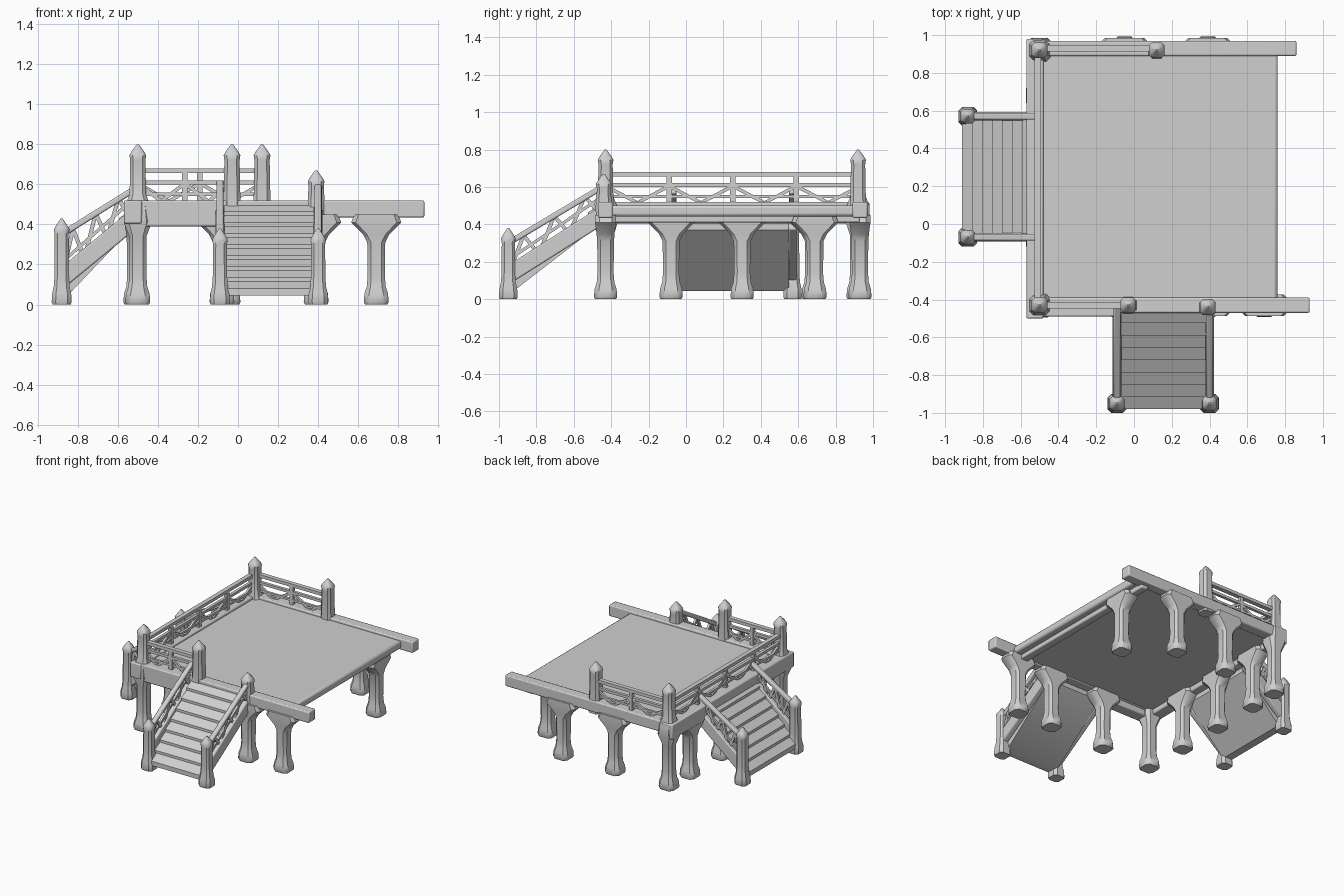
import bpy, bmesh, math
from mathutils import Vector

cube = bpy.data.objects.get("Cube")
if cube:
    bpy.data.objects.remove(cube, do_unlink=True)

grey = bpy.data.materials.new("weathered grey")
grey.use_nodes = True
tone = (0.63, 0.63, 0.63, 1)
grey.diffuse_color = tone
grey.node_tree.nodes["Principled BSDF"].inputs["Base Color"].default_value = tone


def finish(name, bm, bevel=0.0):
    bmesh.ops.recalc_face_normals(bm, faces=bm.faces)
    mesh = bpy.data.meshes.new(name)
    bm.to_mesh(mesh)
    bm.free()
    obj = bpy.data.objects.new(name, mesh)
    bpy.context.scene.collection.objects.link(obj)
    mesh.materials.append(grey)
    if bevel:
        mod = obj.modifiers.new("soft edges", "BEVEL")
        mod.width = bevel
        mod.segments = 2
    bpy.ops.object.select_all(action="DESELECT")
    bpy.context.view_layer.objects.active = obj
    obj.select_set(True)
    bpy.ops.object.shade_smooth_by_angle(angle=math.radians(40))
    return obj


def skin(bm, rings):
    """Join equal rings of points into a closed solid."""
    loops = [[bm.verts.new(p) for p in ring] for ring in rings]
    n = len(loops[0])
    for a, b in zip(loops, loops[1:]):
        for i in range(n):
            j = (i + 1) % n
            bm.faces.new((a[i], a[j], b[j], b[i]))
    bm.faces.new(loops[0][::-1])
    bm.faces.new(loops[-1])


def loft(name, x, y, sections):
    """Stack chamfered rectangles given as (z, half x, half y)."""
    bm = bmesh.new()
    rings = []
    for z, hx, hy in sections:
        c = min(hx, hy) * 0.4
        quarter = [(hx, hy - c), (hx - c, hy)]
        right = [(u, -v) for u, v in quarter[::-1]] + quarter
        left = [(-u, -v) for u, v in right]
        rings.append([(x + u, y + v, z) for u, v in right + left])
    skin(bm, rings)
    return finish(name, bm)


def add_bar(bm, p, q, width, height):
    p, q = Vector(p), Vector(q)
    d = (q - p).normalized()
    side = d.cross(Vector((0, 0, 1)))
    if side.length < 0.01:
        side = Vector((1, 0, 0))
    side.normalize()
    up = side.cross(d)
    corners = [side * a * width / 2 + up * b * height / 2
               for a, b in ((-1, -1), (1, -1), (1, 1), (-1, 1))]
    skin(bm, [[p + c for c in corners], [q + c for c in corners]])


def bar(name, p, q, width, height, bevel=0.008):
    bm = bmesh.new()
    add_bar(bm, p, q, width, height)
    return finish(name, bm, bevel)


def foot(base=0.062, shaft=0.043):
    return [(0, base * 0.9, base * 0.9), (0.012, base, base), (0.055, base * 0.95, base * 0.95),
            (0.09, shaft * 1.1, shaft * 1.1), (0.14, shaft, shaft)]


def finial(top, r=0.038):
    return [(top - 0.08, r, r), (top - 0.055, r * 1.1, r * 1.1),
            (top - 0.035, r * 0.8, r * 0.8), (top, 0.005, 0.005)]


def leg(name, x, y, along_x):
    """Footed leg with a bracket flaring along its beam."""
    flare = [(0.31, 0.045, 0.045), (0.35, 0.065, 0.048),
             (0.41, 0.125, 0.056), (0.45, 0.11, 0.056)]
    if not along_x:
        flare = [(z, b, a) for z, a, b in flare]
    loft(name, x, y, foot() + flare)


FRONT, BACK, LEFT = -0.43, 0.93, -0.51

# Deck slab and the beams around it
bar("deck_floor", (0.12, FRONT, 0.472), (0.12, BACK, 0.472), 1.28, 0.06, 0.015)
bar("front_beam", (-0.54, FRONT, 0.477), (0.93, FRONT, 0.477), 0.08, 0.085)
bar("front_beam_deep", (-0.54, -0.445, 0.455), (-0.08, -0.445, 0.455), 0.09, 0.13)
bar("back_beam", (-0.54, BACK, 0.477), (0.86, BACK, 0.477), 0.08, 0.085)
bar("left_beam", (-0.525, -0.5, 0.462), (-0.525, 0.98, 0.462), 0.09, 0.115)
bar("right_joist", (0.68, FRONT, 0.435), (0.68, BACK, 0.435), 0.06, 0.05)

# Legs below the deck
for i, x in enumerate((0.39, 0.69)):
    leg(f"front_leg_{i}", x, FRONT, True)
leg("front_stair_leg", -0.08, FRONT, True)
for i, x in enumerate((-0.05, 0.39)):
    leg(f"back_leg_{i}", x, BACK, True)
for i, y in enumerate((-0.08, 0.3, 0.68)):
    leg(f"left_leg_{i}", LEFT, y, False)
leg("right_leg", 0.69, 0.69, False)

# Corner posts running from the ground to their finials
for name, y in (("front_corner_post", FRONT), ("back_corner_post", BACK - 0.01)):
    loft(name, -0.5, y, foot() + [(0.34, 0.043, 0.043), (0.41, 0.07, 0.065),
                                  (0.5, 0.06, 0.06), (0.55, 0.041, 0.041)] + finial(0.8))

# Short posts standing on the deck
for name, x, y, top in (("front_rail_post", -0.03, FRONT, 0.8), ("back_rail_post", 0.12, BACK - 0.01, 0.8),
                        ("stair_head_post", 0.39, FRONT - 0.01, 0.67)):
    loft(name, x, y, [(0.42, 0.045, 0.045), (0.52, 0.042, 0.042)] + finial(top))


def railing(name, start, end, bays):
    """Two rails over a row of small struts and crossed braces."""
    a, b = Vector(start), Vector(end)
    bm = bmesh.new()

    def at(t, z):
        p = a.lerp(b, t)
        return (p.x, p.y, z)

    add_bar(bm, at(0, 0.668), at(1, 0.668), 0.034, 0.024)
    add_bar(bm, at(0, 0.61), at(1, 0.61), 0.022, 0.02)
    add_bar(bm, at(0, 0.55), at(1, 0.55), 0.018, 0.016)
    for i in range(bays):
        t0, t1 = i / bays, (i + 1) / bays
        mid = (t0 + t1) / 2
        if i:
            add_bar(bm, at(t0, 0.5), at(t0, 0.665), 0.028, 0.028)
        add_bar(bm, at(t0, 0.605), at(mid, 0.515), 0.016, 0.018)
        add_bar(bm, at(mid, 0.515), at(t1, 0.605), 0.016, 0.018)
    finish(name, bm)


railing("front_railing", (-0.5, FRONT, 0), (-0.03, FRONT, 0), 2)
railing("back_railing", (-0.5, BACK, 0), (0.12, BACK, 0), 2)
railing("left_railing", (LEFT, FRONT, 0), (LEFT, BACK, 0), 4)


def stairs(name, place, run, low, high, half, post_top, steps):
    """place(s, w, z) maps distance out from the deck, width and height."""
    # Flight: sawtooth treads over a straight underside
    rise = (high - low) / steps
    tread = run / steps
    profile = [(0, high - 0.1), (0, high)]
    for i in range(steps):
        s, z = tread * (i + 1), high - rise * i
        profile += [(s, z - rise * 0.65), (s, z - rise)]
    profile += [(run, low - 0.015), (run - 0.06, low - 0.015)]
    bm = bmesh.new()
    skin(bm, [[place(s, w, z) for s, z in profile] for w in (-half, half)])
    finish(name + "_flight", bm)

    end = run - 0.03
    for tag, w in (("a", -half - 0.02), ("b", half + 0.02)):
        # Stringer, handrail and foot post on each side
        bar(f"{name}_stringer_{tag}", place(0, w, high - 0.06), place(end, w, low + 0.07), 0.045, 0.09)
        bar(f"{name}_handrail_{tag}", place(-0.03, w, high + 0.11), place(end, w, post_top - 0.08), 0.036, 0.03)
        x, y, _ = place(end, w, 0)
        loft(f"{name}_foot_post_{tag}", x, y, foot(0.05, 0.036) + finial(post_top, 0.035))
        # Zigzag braces between stringer and handrail
        bm = bmesh.new()
        count = 6

        def point(i):
            t = i / count
            bottom = high - 0.04 + (low + 0.11 - high) * t
            top = high + 0.1 + (post_top - 0.19 - high) * t
            return place(end * t, w, top if i % 2 else bottom)

        for i in range(count):
            add_bar(bm, point(i), point(i + 1), 0.018, 0.02)
        low_t = high + 0.04 + (low + 0.15 - high - 0.04)
        add_bar(bm, place(0, w, high + 0.04), place(end, w, low_t), 0.016, 0.016)
        finish(f"{name}_braces_{tag}", bm)


stairs("front_stairs", lambda s, w, z: Vector((0.155 + w, -0.46 - s, z)),
       0.52, 0.06, 0.5, 0.225, 0.38, 8)
stairs("left_stairs", lambda s, w, z: Vector((-0.54 - s, 0.25 + w, z)),
       0.37, 0.06, 0.47, 0.3, 0.43, 7)
